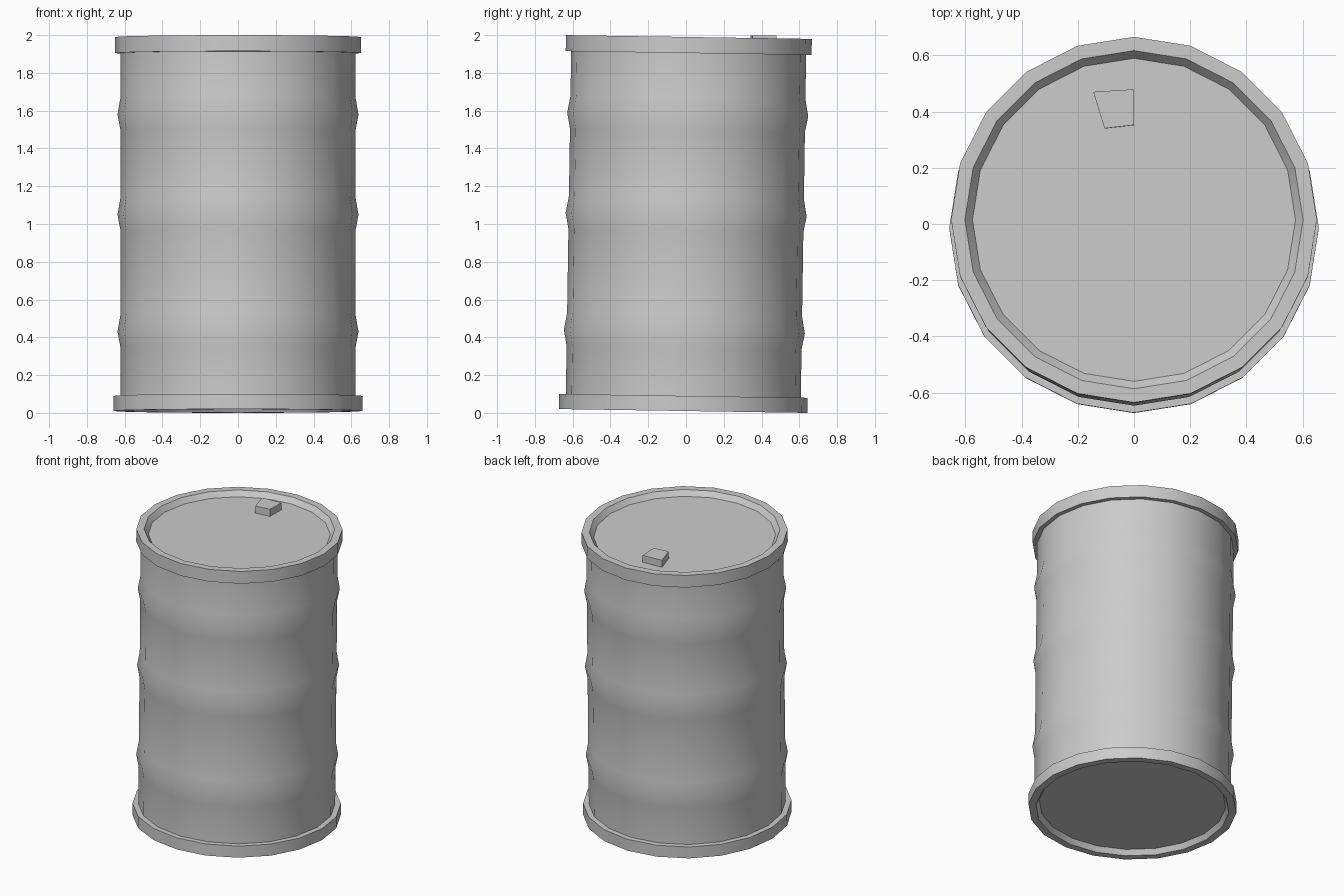
import bpy, bmesh, math
from mathutils import Matrix

if "Cube" in bpy.data.objects:
    bpy.data.objects.remove(bpy.data.objects["Cube"])

SIDES = 20
# whole drum leans back slightly about its middle
LEAN = (Matrix.Translation((0, 0, 1)) @ Matrix.Rotation(-0.0155, 4, 'X')
        @ Matrix.Translation((0, 0, -1)))


def finish(name, bm, smooth):
    bmesh.ops.recalc_face_normals(bm, faces=bm.faces)
    bm.transform(LEAN)
    mesh = bpy.data.meshes.new(name)
    bm.to_mesh(mesh)
    bm.free()
    ob = bpy.data.objects.new(name, mesh)
    bpy.context.collection.objects.link(ob)
    if smooth:
        bpy.ops.object.select_all(action='DESELECT')
        ob.select_set(True)
        bpy.context.view_layer.objects.active = ob
        bpy.ops.object.shade_smooth_by_angle(angle=math.radians(30))
    return ob


def lathe(name, profile):
    bm = bmesh.new()
    rings = []
    for r, z in profile:
        rings.append([bm.verts.new((r * math.cos(a), r * math.sin(a), z))
                      for a in (2 * math.pi * i / SIDES for i in range(SIDES))])
    for lo, hi in zip(rings, rings[1:]):
        for i in range(SIDES):
            j = (i + 1) % SIDES
            bm.faces.new((lo[i], lo[j], hi[j], hi[i]))
    bm.faces.new(rings[0])
    bm.faces.new(rings[-1])
    return finish(name, bm, True)


# drum: recessed base, bottom rim, ribbed wall, top rim, recessed lid
profile = [(0.59, 0.045), (0.61, 0.01), (0.658, 0.01), (0.658, 0.09), (0.622, 0.09)]
for z in (0.43, 1.05, 1.58):
    profile += [(0.622, z - 0.085), (0.638, z), (0.622, z + 0.09)]
profile += [(0.622, 1.905), (0.651, 1.905), (0.651, 1.99), (0.602, 1.99), (0.575, 1.955)]
lathe("drum", profile)

# bung cap: small wedge-shaped block on the lid
corners = [(-0.105, 0.325), (0, 0.337), (0, 0.464), (-0.145, 0.455)]
bm = bmesh.new()
base = bm.faces.new([bm.verts.new((x, y, 1.953)) for x, y in corners])
top = bmesh.ops.extrude_face_region(bm, geom=[base])["geom"]
bmesh.ops.translate(bm, vec=(0, 0, 0.051),
                    verts=[g for g in top if isinstance(g, bmesh.types.BMVert)])
finish("bung_cap", bm, False)
